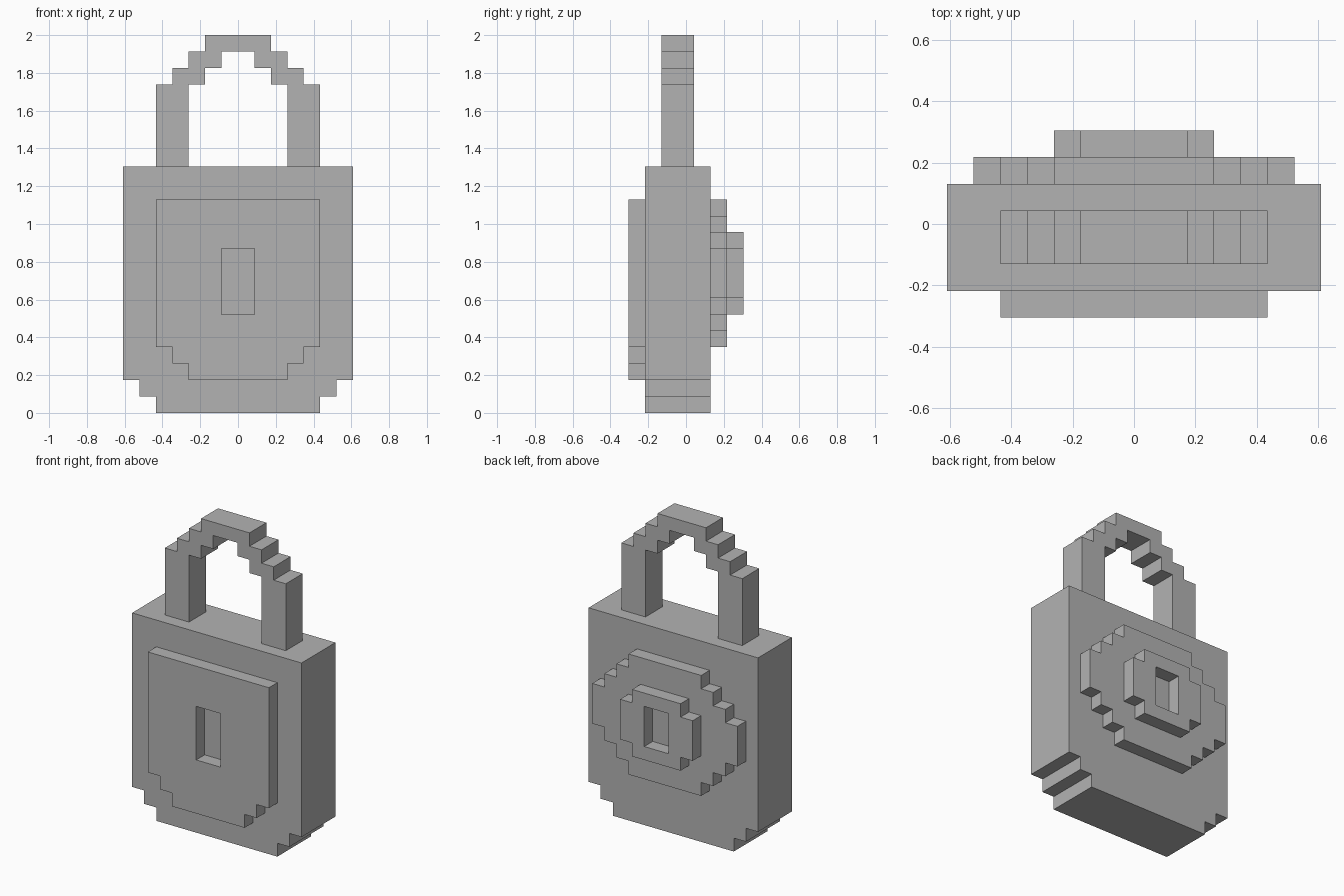
import bpy
import bmesh

cube = bpy.data.objects.get("Cube")
if cube:
    bpy.data.objects.remove(cube, do_unlink=True)

U = 2 / 23  # one block

grey = bpy.data.materials.new("plain_grey")
grey.use_nodes = True
COLOUR = (0.45, 0.45, 0.45, 1)
grey.diffuse_color = COLOUR
grey.node_tree.nodes["Principled BSDF"].inputs["Base Color"].default_value = COLOUR


def stair(x, z, dz, n):
    """Outline of n block steps moving outward, rising or falling by dz."""
    pts = [(x, z)]
    for i in range(n):
        pts += [(x + i, z + dz * (i + 1)), (x + i + 1, z + dz * (i + 1))]
    return pts


def slab(name, half, y0, y1):
    """Extrude a right-half outline (in blocks) from y0 to y1 and mirror it."""
    bm = bmesh.new()
    front, back = ([bm.verts.new((x * U, y * U, z * U)) for x, z in half]
                   for y in (y0, y1))
    bm.faces.new(front)
    bm.faces.new(back[::-1])
    for i in range(len(half)):
        j = (i + 1) % len(half)
        if half[i][0] or half[j][0]:  # leave the centre plane open
            bm.faces.new((front[j], front[i], back[i], back[j]))
    bmesh.ops.recalc_face_normals(bm, faces=bm.faces)
    mesh = bpy.data.meshes.new(name)
    bm.to_mesh(mesh)
    bm.free()
    mesh.materials.append(grey)
    obj = bpy.data.objects.new(name, mesh)
    bpy.context.collection.objects.link(obj)
    mirror = obj.modifiers.new("mirror", "MIRROR")
    mirror.use_clip = True
    return obj


def keyhole(bottom, top):
    """Notch on the centre line, which mirrors into a rectangular hole."""
    return [(0, top), (1, top), (1, bottom), (0, bottom)]


# Case with stepped lower corners
slab("body", [(0, 0)] + stair(5, 0, 1, 2) + [(7, 15), (0, 15)], -2.5, 1.5)

# Arched shackle: inner edge, foot, outer edge
slab("shackle", [(0, 22)] + stair(1, 22, -1, 2) + [(3, 15), (5, 15)]
     + stair(2, 23, -1, 3)[::-1] + [(0, 23)], -1.5, 0.5)

# Front shield with keyhole
slab("front_plate", [(0, 2)] + stair(3, 2, 1, 2) + [(5, 13), (0, 13)]
     + keyhole(6, 10), -3.5, -2.5)

# Round plate on the back
slab("back_disc", [(0, 4)] + stair(3, 4, 1, 3)
     + stair(3, 13, -1, 3)[::-1] + [(0, 13)], 1.5, 2.5)

# Raised hub with keyhole
slab("back_hub", [(0, 6)] + stair(2, 6, 1, 1)
     + stair(2, 11, -1, 1)[::-1] + [(0, 11)] + keyhole(7, 10), 2.5, 3.5)
